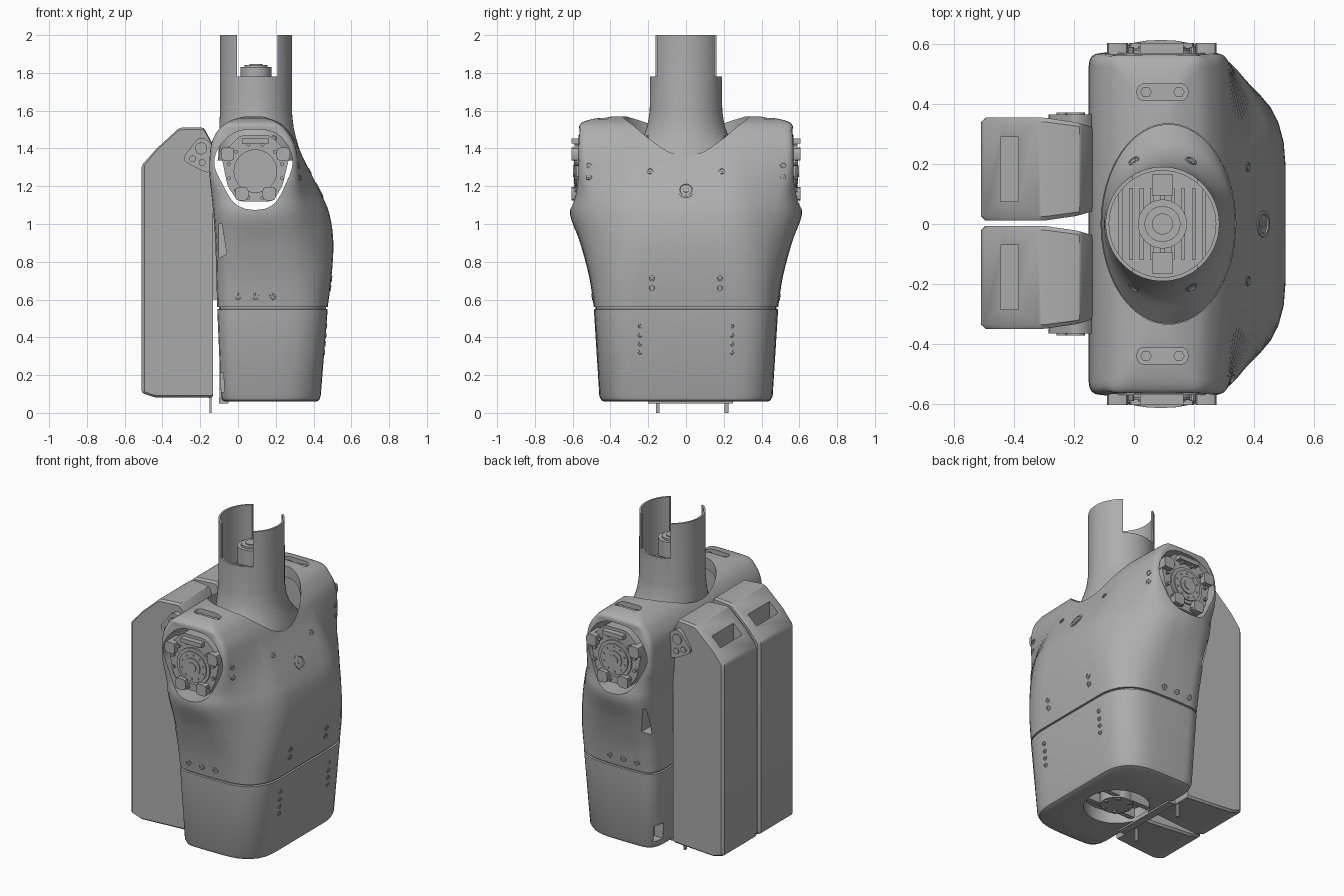
import bpy, bmesh
from math import cos, sin, pi, radians
from mathutils import Vector, Matrix
from mathutils.bvhtree import BVHTree

if "Cube" in bpy.data.objects:
    bpy.data.objects.remove(bpy.data.objects["Cube"])

grey = bpy.data.materials.new("plain_grey")
grey.use_nodes = True
grey.diffuse_color = (0.42, 0.42, 0.42, 1)
grey.node_tree.nodes["Principled BSDF"].inputs["Base Color"].default_value = (0.42, 0.42, 0.42, 1)
parts = []


def finish(bm, name):
    bmesh.ops.recalc_face_normals(bm, faces=bm.faces)
    mesh = bpy.data.meshes.new(name)
    bm.to_mesh(mesh)
    bm.free()
    mesh.materials.append(grey)
    obj = bpy.data.objects.new(name, mesh)
    bpy.context.collection.objects.link(obj)
    parts.append(obj)
    return obj


def loft(name, rings):
    bm = bmesh.new()
    loops = [[bm.verts.new(p) for p in ring] for ring in rings]
    n = len(loops[0])
    for a, b in zip(loops, loops[1:]):
        for i in range(n):
            bm.faces.new((a[i], a[(i + 1) % n], b[(i + 1) % n], b[i]))
    bm.faces.new(loops[0])
    bm.faces.new(loops[-1])
    return finish(bm, name)


def place(u, v, w, axis):
    return {"x": Vector((w, u, v)), "y": Vector((u, w, v)), "z": Vector((u, v, w))}[axis]


def prism(name, outline, axis, lo, hi):
    return loft(name, [[place(u, v, w, axis) for u, v in outline] for w in (lo, hi)])


def circle(u, v, r, n=32, turn=0.0):
    return [(u + r * cos(turn + 2 * pi * i / n), v + r * sin(turn + 2 * pi * i / n)) for i in range(n)]


def box(name, x0, x1, y0, y1, z0, z1):
    return prism(name, [(x0, y0), (x1, y0), (x1, y1), (x0, y1)], "z", z0, z1)


def rounded(points, d, steps=5):
    """Replace every corner of a polygon by a short curve."""
    out, pts = [], [Vector(p) for p in points]
    for i, p in enumerate(pts):
        to_a, to_b = pts[i - 1] - p, pts[(i + 1) % len(pts)] - p
        a = p + to_a.normalized() * min(d, 0.45 * to_a.length)
        b = p + to_b.normalized() * min(d, 0.45 * to_b.length)
        for k in range(steps):
            t = k / (steps - 1)
            out.append(a * (1 - t) ** 2 + p * 2 * t * (1 - t) + b * t * t)
    return out


def cut(obj, *cutters):
    for c in cutters:
        mod = obj.modifiers.new("cut", "BOOLEAN")
        mod.operation, mod.solver, mod.object = "DIFFERENCE", "EXACT", c
    bpy.context.view_layer.update()
    mesh = bpy.data.meshes.new_from_object(obj.evaluated_get(bpy.context.evaluated_depsgraph_get()))
    obj.modifiers.clear()
    obj.data = mesh
    for c in cutters:
        parts.remove(c)
        bpy.data.objects.remove(c)


def screw(name, target, origin, direction, r=0.017):
    """Countersunk screw lying on the surface met by a ray."""
    tree = BVHTree.FromObject(target, bpy.context.evaluated_depsgraph_get())
    hit, normal, _, _ = tree.ray_cast(Vector(origin), Vector(direction))
    if hit is None:
        return
    turn = normal.to_track_quat("Z", "Y").to_matrix().to_4x4()
    rings = [(r, -0.01), (r, 0.003), (r * 0.75, 0.004), (r * 0.65, -0.003), (r * 0.35, -0.003), (r * 0.3, 0.002)]
    m = Matrix.Translation(hit) @ turn
    loft(name, [[m @ Vector((x, y, z)) for x, y in circle(0, 0, k, 16)] for k, z in rings])


def smooth_rows(rows, steps=4):
    out = []
    for i in range(len(rows) - 1):
        quad = zip(rows[max(i - 1, 0)], rows[i], rows[i + 1], rows[min(i + 2, len(rows) - 1)])
        quad = list(quad)
        for k in range(steps):
            t = k / steps
            out.append([b + 0.5 * t * (c - a + t * (2 * a - 5 * b + 4 * c - d + t * (3 * (b - c) + d - a)))
                        for a, b, c, d in quad])
    return out + [list(rows[-1])]


def body_ring(z, back, side, front, w, flat, bulge, d):
    half = [(front, flat), (side, w - bulge), (0.09, w), (back, w - bulge)]
    outline = rounded(half + [(x, -y) for x, y in reversed(half)], d)
    return [Vector((p.x, p.y, z)) for p in outline]


# Upper torso: height, back, side corner, front, half width, front flat, side bulge, corner
upper_rows = [
    (0.56, -0.11, 0.36, 0.475, 0.49, 0.36, 0.01, 0.11),
    (0.72, -0.115, 0.34, 0.495, 0.515, 0.36, 0.01, 0.12),
    (0.90, -0.12, 0.32, 0.505, 0.565, 0.33, 0.02, 0.13),
    (1.05, -0.13, 0.31, 0.485, 0.625, 0.30, 0.05, 0.12),
    (1.15, -0.14, 0.31, 0.445, 0.605, 0.28, 0.035, 0.09),
    (1.25, -0.15, 0.31, 0.395, 0.58, 0.26, 0.01, 0.05),
    (1.35, -0.15, 0.31, 0.345, 0.573, 0.25, 0.003, 0.04),
    (1.43, -0.14, 0.295, 0.31, 0.57, 0.25, 0.002, 0.04),
    (1.49, -0.11, 0.26, 0.27, 0.565, 0.25, 0.002, 0.04),
    (1.53, -0.07, 0.22, 0.23, 0.56, 0.25, 0.002, 0.04),
    (1.555, -0.02, 0.17, 0.18, 0.50, 0.25, 0.002, 0.04),
    (1.57, 0.04, 0.12, 0.13, 0.38, 0.25, 0.002, 0.04)]
upper = loft("upper_torso", [body_ring(*r) for r in smooth_rows(upper_rows)])

# Shoulder tunnel, neck opening, shoulder-top slots, rear side slots
opening = rounded([(-0.03, 1.5), (0.21, 1.5), (0.31, 1.34), (0.19, 1.075), (-0.01, 1.075), (-0.15, 1.34)], 0.09)
neck_hole = [(0.115 + 0.225 * x, 0.335 * y) for x, y in circle(0, 0, 1, 48)]
cutters = [prism("tunnel", opening, "y", -0.8, 0.8), prism("neck_hole", neck_hole, "z", 1.33, 1.8)]
slot = rounded([(0.01, -0.028), (0.18, -0.028), (0.18, 0.028), (0.01, 0.028)], 0.028)
wedge = [(-0.1, 1.0), (-0.085, 1.0), (-0.06, 0.84), (-0.1, 0.82)]
for s in (-1, 1):
    cutters.append(prism("slot", [(x, y + s * 0.44) for x, y in slot], "z", 1.535, 1.7))
    cutters.append(prism("wedge", wedge, "y", s * 0.42, s * 0.8))
cut(upper, *cutters)

# Lower torso with open underside and rear hatches
lower_rows = [
    (0.06, -0.07, 0.30, 0.415, 0.435, 0.33, 0.005, 0.1),
    (0.068, -0.083, 0.315, 0.43, 0.45, 0.345, 0.005, 0.1),
    (0.09, -0.09, 0.325, 0.438, 0.46, 0.355, 0.005, 0.1),
    (0.548, -0.11, 0.36, 0.475, 0.49, 0.36, 0.01, 0.11),
    (0.55, -0.10, 0.35, 0.465, 0.48, 0.35, 0.01, 0.11),
    (0.562, -0.10, 0.35, 0.465, 0.48, 0.35, 0.01, 0.11)]
lower = loft("lower_torso", [body_ring(*r) for r in lower_rows])
hatches = [box("hatch", -0.2, -0.03, s * 0.36, s * 0.43, 0.11, 0.21) for s in (-1, 1)]
cut(lower, prism("base_hole", circle(0.13, 0, 0.19, 48), "z", 0, 0.14), *hatches)
prism("base_hub", circle(0.13, 0, 0.095), "z", 0.07, 0.15)
for k in range(6):
    a = k * pi / 3
    prism("base_bolt", circle(0.13 + 0.075 * cos(a), 0.075 * sin(a), 0.012, 12), "z", 0.062, 0.08)
for y in (-0.07, 0.07):
    box("base_spoke", -0.05, 0.31, y - 0.015, y + 0.015, 0.08, 0.15)
box("base_rail", -0.1, -0.05, -0.2, 0.25, 0.05, 0.075)

# Neck: flared skirt, tube and slotted top
neck_rows = [(0.115, 0.223, 0.333, 1.335), (0.115, 0.218, 0.30, 1.37), (0.107, 0.208, 0.245, 1.43),
             (0.098, 0.197, 0.208, 1.51), (0.095, 0.19, 0.192, 1.60)]
rows = smooth_rows(neck_rows, 3) + [(0.095, 0.19, 0.19, 2), (0.095, 0.178, 0.178, 2), (0.095, 0.178, 0.178, 1.62)]
neck = loft("neck", [[Vector((c + a * x, b * y, z)) for x, y in circle(0, 0, 1, 64)] for c, a, b, z in rows])
cut(neck, box("neck_slot", -0.005, 0.21, -0.4, 0.4, 1.78, 2.2))
prism("neck_motor", circle(0.095, 0, 0.082), "z", 1.6, 1.83)
prism("neck_motor_cap", circle(0.095, 0, 0.06), "z", 1.83, 1.842)
prism("neck_motor_hub", circle(0.095, 0, 0.035), "z", 1.842, 1.848)
for k in range(9):
    x = 0.095 + (k - 4) * 0.035
    box("neck_slat", x - 0.006, x + 0.006, -0.12, 0.12, 1.61, 1.66)
for s in (-1, 1):
    box("neck_clamp", 0.06, 0.13, s * 0.095, s * 0.165, 1.61, 1.74)
    for x in (0, 0.19):
        screw("skirt_screw", neck, (x, s * 0.21, 1.9), (0, 0, -1), 0.02)

# Shoulder actuators
for s in (-1, 1):
    cx, cz = 0.092, 1.28
    plate = rounded([(0.015, 1.47), (0.17, 1.47), (0.275, 1.37), (0.235, 1.2), (0.185, 1.12),
                     (0, 1.12), (-0.055, 1.2), (-0.09, 1.37)], 0.02, 3)
    prism("shoulder_plate", plate, "y", s * 0.48, s * 0.57)
    for r, y in ((0.115, 0.58), (0.095, 0.587), (0.055, 0.593), (0.03, 0.598)):
        prism("shoulder_disc", circle(cx, cz, r, 40), "y", s * 0.5, s * y)
    for x, z in ((-0.055, 1.37), (0.24, 1.37), (0.02, 1.16), (0.165, 1.16)):
        lug = rounded([(x - 0.035, z - 0.035), (x + 0.035, z - 0.035), (x + 0.035, z + 0.035), (x - 0.035, z + 0.035)], 0.02, 3)
        prism("shoulder_lug", lug, "y", s * 0.5, s * 0.605)
    box("shoulder_bracket", 0.02, 0.165, s * 0.5, s * 0.605, 1.425, 1.452)
    for n, ring, r, y in ((12, 0.145, 0.01, 0.59), (10, 0.076, 0.006, 0.592)):
        for u, v in circle(cx, cz, ring, n, 0.26):
            prism("shoulder_bolt", circle(u, v, r, 10), "y", s * 0.56, s * y)
    for x in (0.04, 0.15):
        prism("slot_bolt", circle(x, s * 0.44, 0.019, 6), "z", 1.52, 1.545)

# Screws and chest sensor
for s in (-1, 1):
    for y, z in ((0.19, 1.28), (0.515, 1.31), (0.515, 1.25), (0.18, 0.71), (0.18, 0.66)):
        screw("chest_screw", upper, (2, s * y, z), (-1, 0, 0))
    for z in (0.32, 0.365, 0.41, 0.46):
        screw("waist_screw", lower, (2, s * 0.243, z), (-1, 0, 0), 0.014)
    for x in (0, 0.093, 0.186):
        screw("side_screw", upper, (x, s * 2, 0.615), (0, -s, 0), 0.019)
screw("chest_sensor", upper, (2, 0, 1.18), (-1, 0, 0), 0.045)

# Twin back packs, with tapered inner side and handle recess
profile = rounded([(-0.51, 0.105), (-0.44, 0.082), (-0.133, 0.08), (-0.133, 1.42), (-0.18, 1.51),
                   (-0.31, 1.51), (-0.43, 1.40), (-0.51, 1.31)], 0.012, 3)
for mid in (0.183, -0.178):
    def slice_at(f, shrink):
        # front of the pack narrows toward the torso
        out = []
        for p in profile:
            k = max(0.0, (p.x + 0.32) / 0.19)
            edge = 0.172 - 0.035 * k * k
            x = min(max(p.x, -0.51 + shrink), -0.133)
            out.append(Vector((x, mid + f * edge, p.y + shrink * (0.8 - p.y))))
        return out
    pack = loft("back_pack", [slice_at(-1, 0.015), slice_at(-0.92, 0), slice_at(0.92, 0), slice_at(1, 0.015)])
    recess = [(-0.445, 1.6), (-0.385, 1.6), (-0.385, 1.33), (-0.445, 1.30)]
    cut(pack, prism("recess", recess, "y", mid - 0.108, mid + 0.108))

# Pack mounts, side brackets and locating pins
box("pack_mount", -0.145, -0.10, -0.25, 0.25, 0.6, 1.2)
arm = rounded([(-0.30, 1.34), (-0.2, 1.47), (-0.13, 1.42), (-0.13, 1.28), (-0.17, 1.27)], 0.04)
for s in (-1, 1):
    prism("pack_bracket", arm, "y", s * 0.31, s * 0.365)
    for x, z, r in ((-0.195, 1.40, 0.032), (-0.24, 1.345, 0.018), (-0.19, 1.325, 0.018)):
        prism("bracket_bolt", circle(x, z, r, 16), "y", s * 0.36, s * 0.373)
for y in (-0.15, 0.215):
    box("locating_pin", -0.151, -0.141, y - 0.01, y + 0.01, 0.0, 0.12)
box("rear_strip", -0.097, -0.08, -0.05, 0.05, 0.05, 0.4)

# Shading
bpy.ops.object.select_all(action="DESELECT")
for o in parts:
    o.select_set(True)
bpy.context.view_layer.objects.active = upper
bpy.ops.object.shade_smooth_by_angle(angle=radians(32))
